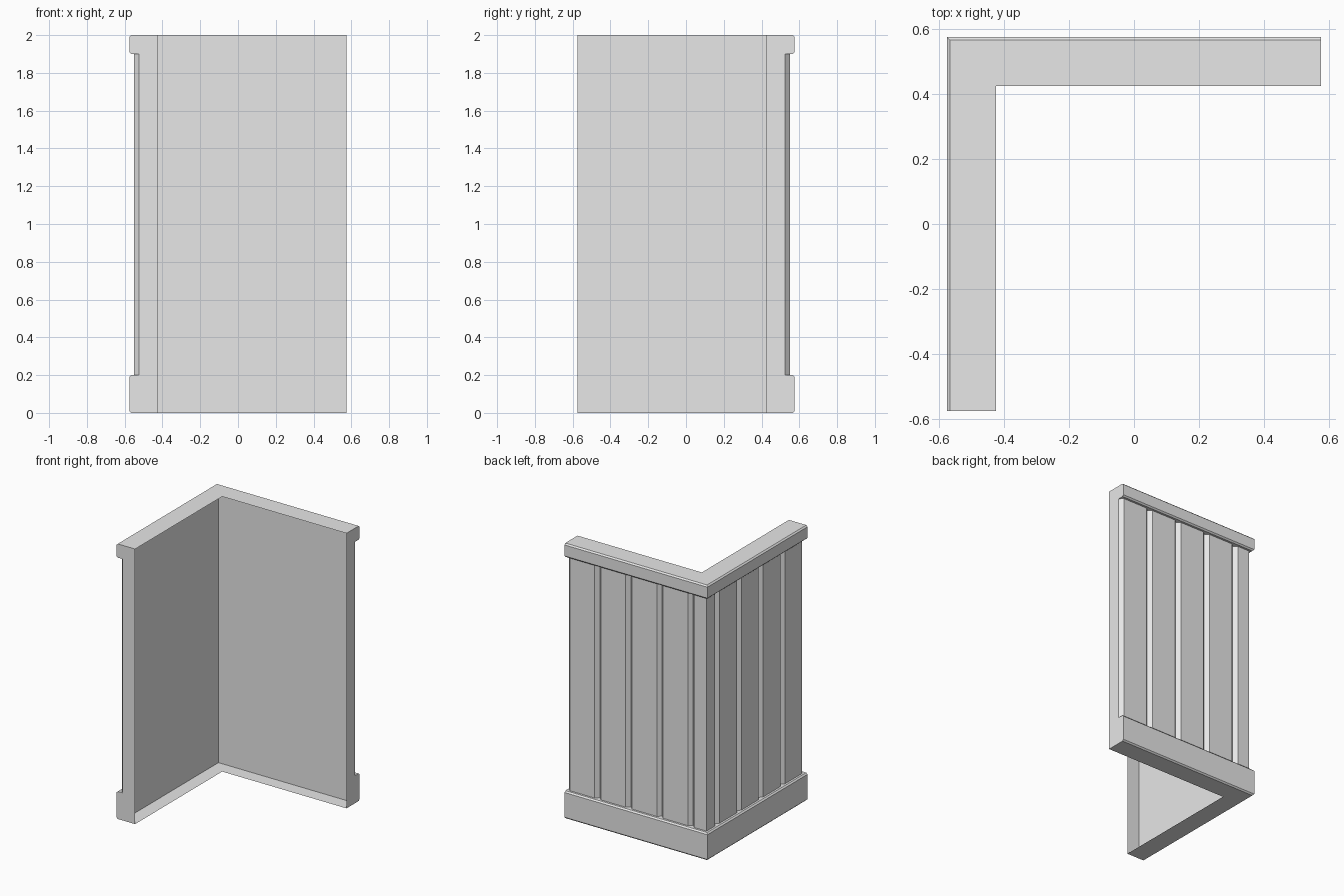
import bpy
import bmesh

cube = bpy.data.objects.get("Cube")
if cube:
    bpy.data.objects.remove(cube, do_unlink=True)

END = 0.575      # free ends and outermost face
OPEN = 0.425     # open inner side of the hollow wall
BACK = 0.525     # backing sheet and groove bottoms
BOARD = 0.55     # face of the boards
HEIGHT = 2.0
SKIRT, RAIL = 0.2, 1.9
PITCH, GROOVE, ROUND = 0.25, 0.025, 0.01

grey = bpy.data.materials.new("plain grey")
grey.use_nodes = True
colour = (0.8, 0.8, 0.8, 1)
grey.diffuse_color = colour
grey.node_tree.nodes["Principled BSDF"].inputs["Base Color"].default_value = colour


def finish(name, bm):
    mesh = bpy.data.meshes.new(name)
    bm.to_mesh(mesh)
    bm.free()
    mesh.materials.append(grey)
    obj = bpy.data.objects.new(name, mesh)
    bpy.context.collection.objects.link(obj)
    return obj


def strip(bm, row_a, row_b):
    for i in range(len(row_a) - 1):
        bm.faces.new((row_a[i], row_a[i + 1], row_b[i + 1], row_b[i]))


def sweep(name, profile):
    """Run an (offset, height) profile round the mitred corner."""
    bm = bmesh.new()
    rows = [[bm.verts.new(p) for p in row] for row in (
        [(END, o, z) for o, z in profile],
        [(-o, o, z) for o, z in profile],
        [(-o, -END, z) for o, z in profile])]
    strip(bm, rows[0], rows[1])
    strip(bm, rows[1], rows[2])
    if len(profile) > 2:
        bm.faces.new(reversed(rows[0]))
        bm.faces.new(rows[2])
    return finish(name, bm)


def moulding(name, low, high):
    """Projecting band with eased outer edges."""
    sweep(name, [(BACK, low), (END - ROUND, low), (END, low + ROUND),
                 (END, high - ROUND), (END - ROUND, high), (BACK, high)])


# Projecting bands at foot and head
moulding("skirting", 0, SKIRT)
moulding("top_rail", RAIL, HEIGHT)

# Thin sheets of the hollow wall
sweep("backing", [(BACK, HEIGHT), (BACK, 0)])
sweep("bottom_sheet", [(OPEN, 0), (BACK, 0)])
sweep("top_sheet", [(BACK, HEIGHT), (OPEN, HEIGHT)])

# End sheets closing both free ends
bm = bmesh.new()
corners = [(OPEN, 0), (BACK, 0), (BACK, HEIGHT), (OPEN, HEIGHT)]
bm.faces.new([bm.verts.new((END, o, z)) for o, z in corners])
bm.faces.new([bm.verts.new((-o, -END, z)) for o, z in reversed(corners)])
finish("end_sheets", bm)

# Boards with V grooves, starting on half a groove at each free end
outline = [(END, BACK), (END - GROOVE, BOARD)]
for k in range(1, 5):
    x = END - k * PITCH
    outline += [(x + GROOVE, BOARD), (x, BACK), (x - GROOVE, BOARD)]
outline.append((-BOARD, BOARD))
outline += [(-y, -x) for x, y in reversed(outline[:-1])]
bm = bmesh.new()
strip(bm, [bm.verts.new((x, y, RAIL)) for x, y in outline],
      [bm.verts.new((x, y, SKIRT)) for x, y in outline])
bmesh.ops.recalc_face_normals(bm, faces=bm.faces)
finish("boards", bm)
